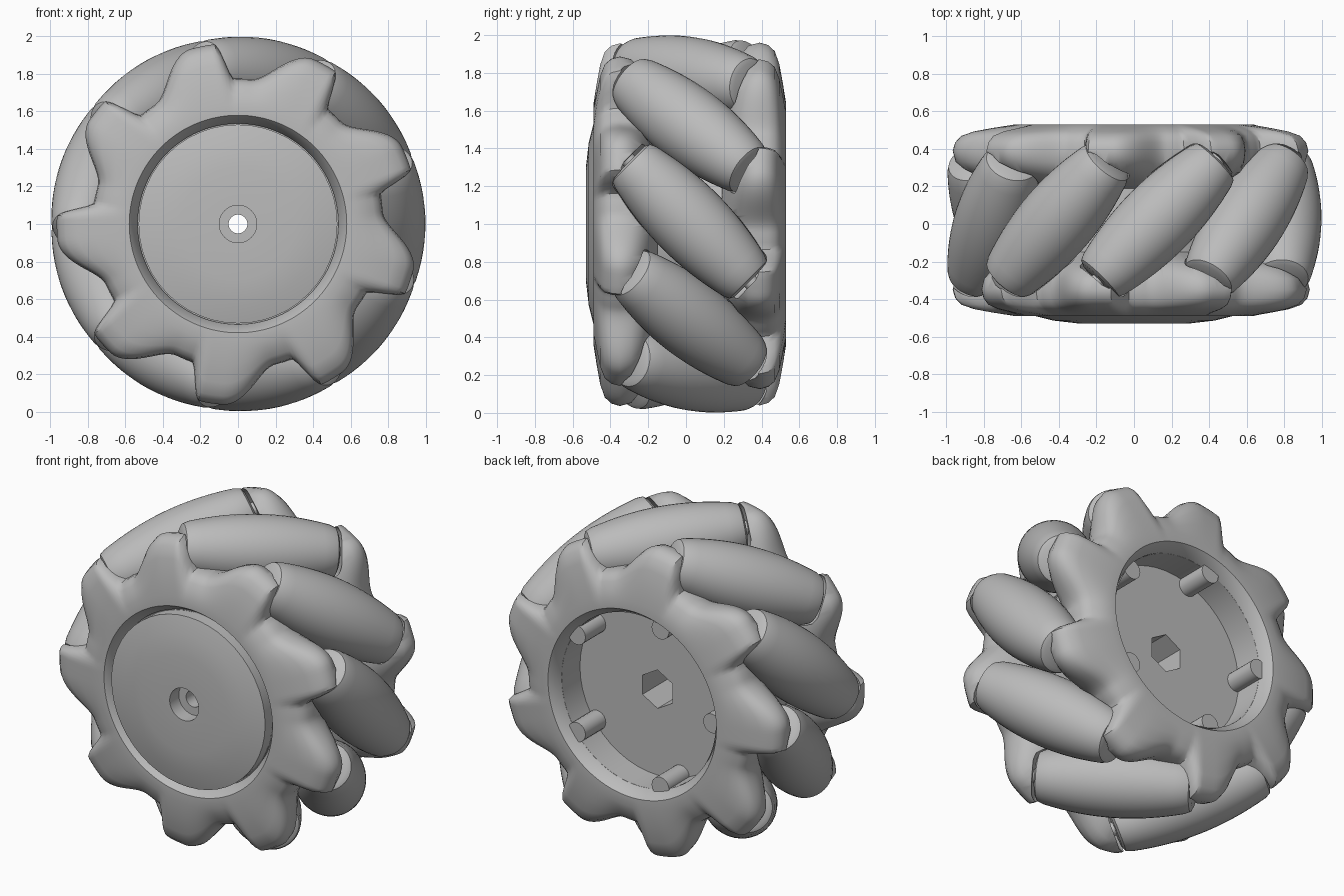
import bpy, bmesh
from math import cos, sin, pi, radians, sqrt
from mathutils import Matrix

if "Cube" in bpy.data.objects:
    bpy.data.objects.remove(bpy.data.objects["Cube"], do_unlink=True)

COUNT = 9                      # rollers around the wheel
STEP = 2 * pi / COUNT
PHASE = radians(1)
AXIS_R = 0.795                 # distance of the roller axes from the wheel axis
MID_Y = 0.02
HALF = 0.45                    # half length of a roller
LIFT = Matrix.Translation((0, 0, 1))

grey = bpy.data.materials.new("plain_grey")
grey.use_nodes = True
grey.diffuse_color = (0.5, 0.5, 0.5, 1)
grey.node_tree.nodes["Principled BSDF"].inputs["Base Color"].default_value = (0.5, 0.5, 0.5, 1)


def add_object(name, mesh, matrix=None):
    obj = bpy.data.objects.new(name, mesh)
    bpy.context.collection.objects.link(obj)
    obj.matrix_world = LIFT @ (matrix or Matrix())
    if not mesh.materials:
        mesh.materials.append(grey)
    return obj


def smooth(obj, angle=35):
    bpy.ops.object.select_all(action='DESELECT')
    obj.select_set(True)
    bpy.context.view_layer.objects.active = obj
    bpy.ops.object.shade_smooth_by_angle(angle=radians(angle))


def lathe(bm, point, rows, n, closed, matrix=None):
    """Sweep rows around Y; point(row, angle) gives radius and y."""
    grid = []
    for row in rows:
        ring = []
        for i in range(n):
            a = 2 * pi * i / n
            r, y = point(row, a)
            ring.append(bm.verts.new((r * cos(a), y, r * sin(a))))
        grid.append(ring)
    for j in range(len(rows) if closed else len(rows) - 1):
        low, high = grid[j], grid[(j + 1) % len(rows)]
        for i in range(n):
            k = (i + 1) % n
            bm.faces.new((low[i], low[k], high[k], high[i]))
    if not closed:
        bm.faces.new(grid[0])
        bm.faces.new(grid[-1])
    if matrix:
        bmesh.ops.transform(bm, matrix=matrix, verts=[v for g in grid for v in g])


def finish(bm, name):
    bmesh.ops.recalc_face_normals(bm, faces=bm.faces[:])
    mesh = bpy.data.meshes.new(name)
    bm.to_mesh(mesh)
    bm.free()
    return mesh


def plain(row, angle):
    return row


def cylinder(bm, radius, y0, y1, sides, x=0, z=0):
    place = Matrix.Translation((x, (y0 + y1) / 2, z)) @ Matrix.Rotation(pi / 2, 4, 'X')
    bmesh.ops.create_cone(bm, cap_ends=True, segments=sides, radius1=radius,
                          radius2=radius, depth=y1 - y0, matrix=place)


def carve(obj, cutter):
    """Subtract the cutter, bake the result and drop the cutter."""
    cutter.hide_render = True
    mod = obj.modifiers.new("carve", 'BOOLEAN')
    mod.operation = 'DIFFERENCE'
    mod.solver = 'EXACT'
    mod.object = cutter
    bpy.context.view_layer.update()
    graph = bpy.context.evaluated_depsgraph_get()
    mesh = bpy.data.meshes.new_from_object(obj.evaluated_get(graph))
    obj.modifiers.clear()
    obj.data = mesh
    bpy.data.objects.remove(cutter, do_unlink=True)


def roller_rows(gap, half):
    """Barrel profile on the wheel's rolling circle, with rounded end rims."""
    body = half - 0.045
    rows = []
    for i in range(17):
        s = -body + 2 * body * i / 16
        rows.append((1 - sqrt(AXIS_R ** 2 + s * s / 2) + gap, s))
    rim = rows[0][0]
    ends = [(rim - 0.04, half), (rim - 0.015, half - 0.012)]
    return [(r, -s) for r, s in ends] + rows + ends[::-1]


def roller_place(i):
    return (Matrix.Rotation(-(PHASE + i * STEP), 4, 'Y')
            @ Matrix.Translation((AXIS_R, MID_Y, 0))
            @ Matrix.Rotation(-pi / 4, 4, 'X'))


# Barrel rollers with their axles, set at 45 degrees
bm = bmesh.new()
lathe(bm, plain, roller_rows(0, HALF), 40, False)
roller_mesh = finish(bm, "roller")
bm = bmesh.new()
cylinder(bm, 0.04, -0.5, 0.5, 16)
axle_mesh = finish(bm, "axle")
for i in range(COUNT):
    smooth(add_object(f"roller_{i + 1}", roller_mesh, roller_place(i)))
    smooth(add_object(f"axle_{i + 1}", axle_mesh, roller_place(i)))


# Scalloped side plate: each lobe has one long and one steep flank
def lobe_radius(angle):
    u = ((angle - radians(101)) / STEP) % 1
    if u < 0.76:
        drop = min(max((u - 0.1) / 0.5, 0), 1)
    else:
        drop = 1 - min((u - 0.76) / 0.16, 1)
    return 0.871 + 0.096 * cos(pi * drop)


def plate_point(row, angle):
    base, share, y = row
    return base + (lobe_radius(angle) - base) * share, y


plate_rows = [
    (0.54, 0, -0.18), (0.535, 0, -0.43), (0.58, 0, -0.49), (0.64, 0, -0.49),
    (0.64, 0.35, -0.472), (0.64, 0.65, -0.454), (0.64, 0.86, -0.43),
    (0.64, 0.96, -0.395), (0.64, 1, -0.35), (0.64, 0.95, -0.29),
    (0.64, 0.75, -0.235), (0.62, 0.4, -0.19), (0.6, 0, -0.15)]
bm = bmesh.new()
lathe(bm, plate_point, plate_rows, 270, True)
front_plate = add_object("front_plate", finish(bm, "side_plate"))

# Pockets in the plate for the roller ends
bm = bmesh.new()
for i in range(COUNT):
    lathe(bm, plain, roller_rows(0.004, HALF + 0.018), 40, False, roller_place(i))
carve(front_plate, add_object("roller_pockets", finish(bm, "roller_pockets")))
smooth(front_plate, 40)

# The back plate is the front one turned half way round a roller's radial line
turn = (Matrix.Translation((0, MID_Y, 0))
        @ Matrix.Rotation(pi, 4, (cos(PHASE), 0, sin(PHASE)))
        @ Matrix.Translation((0, -MID_Y, 0)))
back_plate = add_object("back_plate", front_plate.data, turn)

# Hub: domed front cover, bored centre, drum wall and open back
hub_rows = [
    (0.05, -0.44), (0.1, -0.44), (0.1, -0.53), (0.3, -0.53), (0.43, -0.515),
    (0.53, -0.49), (0.53, -0.42), (0.59, -0.42), (0.59, 0.46), (0.535, 0.46),
    (0.535, 0.28), (0.05, 0.28)]
bm = bmesh.new()
lathe(bm, plain, hub_rows, 48, True)
hub = add_object("hub", finish(bm, "hub"))
bm = bmesh.new()
cylinder(bm, 0.12, -0.25, 0.35, 6)
carve(hub, add_object("hex_socket", finish(bm, "hex_socket")))
smooth(hub, 25)

# Five posts along the inside of the drum
bm = bmesh.new()
for i in range(5):
    a = radians(36 + 72 * i)
    cylinder(bm, 0.06, 0.25, 0.48, 20, 0.515 * cos(a), 0.515 * sin(a))
smooth(add_object("drum_posts", finish(bm, "drum_posts")))
